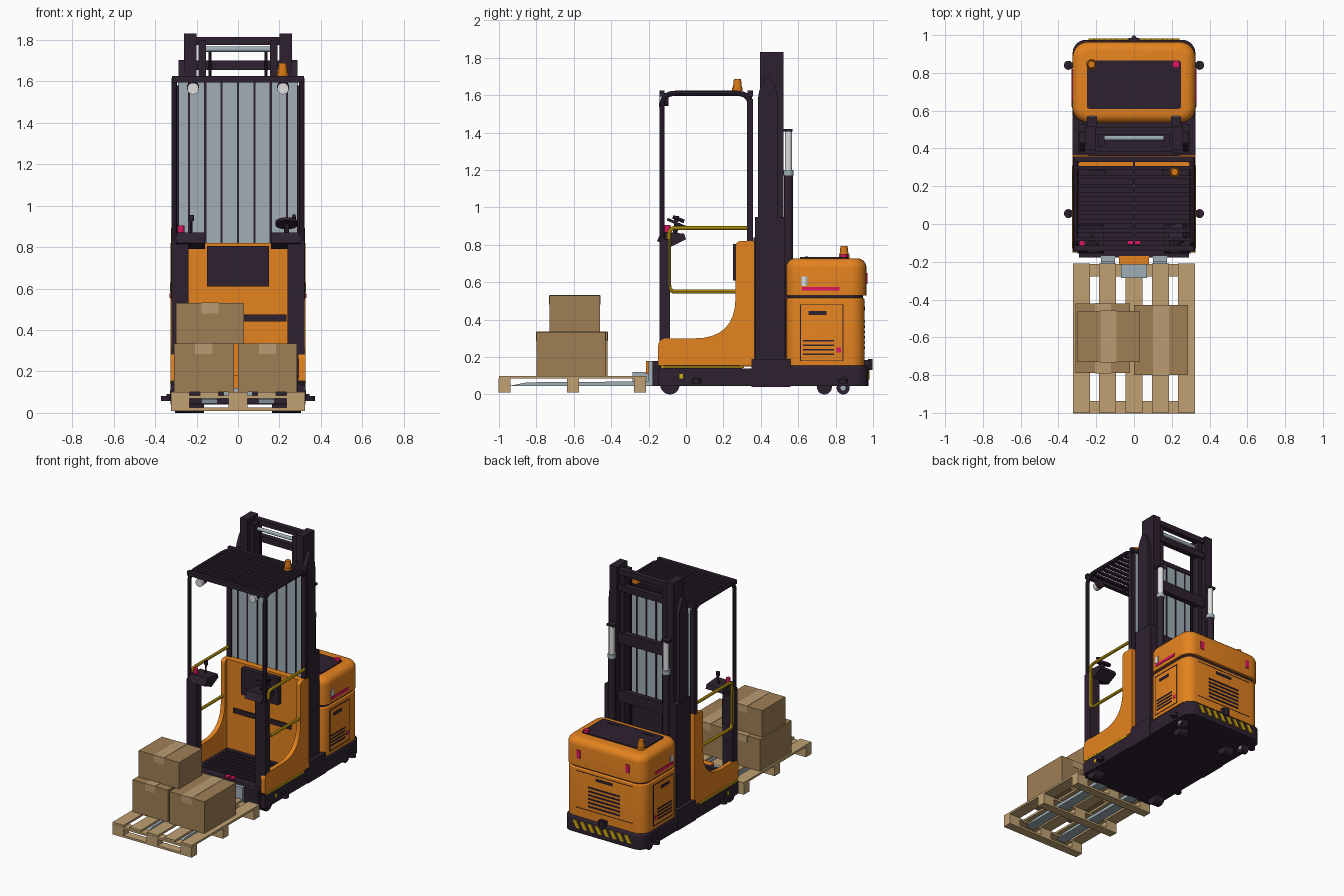
import bpy
import bmesh
import math
from mathutils import Vector

if "Cube" in bpy.data.objects:
    bpy.data.objects.remove(bpy.data.objects["Cube"], do_unlink=True)

SIDES = (("left", 1), ("right", -1))
created = []


def make_material(name, red, green, blue):
    color = [(channel / 255) ** 2.2 for channel in (red, green, blue)] + [1]
    material = bpy.data.materials.new(name)
    material.use_nodes = True
    material.diffuse_color = color
    material.node_tree.nodes["Principled BSDF"].inputs["Base Color"].default_value = color
    return material


ORANGE = make_material("orange paint", 228, 130, 36)
DARK = make_material("charcoal metal", 49, 38, 51)
STEEL = make_material("blue grey steel", 158, 173, 181)
CARD = make_material("cardboard", 158, 126, 86)
WOOD = make_material("pale wood", 190, 160, 114)
TAPE = make_material("packing tape", 184, 154, 112)
YELLOW = make_material("safety yellow", 212, 172, 22)
PINK = make_material("signal magenta", 220, 28, 98)
WHITE = make_material("off white", 222, 222, 222)
AMBER = make_material("amber lens", 218, 120, 28)


def add_object(name, mesh, material):
    mesh.materials.clear()
    mesh.materials.append(material)
    obj = bpy.data.objects.new(name, mesh)
    bpy.context.collection.objects.link(obj)
    created.append(obj)
    return obj


def finish(name, bm, material):
    bmesh.ops.recalc_face_normals(bm, faces=bm.faces)
    mesh = bpy.data.meshes.new(name)
    bm.to_mesh(mesh)
    bm.free()
    return add_object(name, mesh, material)


def box(name, xs, ys, zs, material, corner=0, top=0):
    """Block from ranges, with optional rounded upright corners and top rim."""
    bm = bmesh.new()
    bmesh.ops.create_cube(bm, size=1)
    for v in bm.verts:
        v.co = [sum(r) / 2 + c * abs(r[1] - r[0]) for r, c in zip((xs, ys, zs), v.co)]
    if corner:
        upright = [e for e in bm.edges if abs(e.verts[0].co.z - e.verts[1].co.z) > 1e-4]
        bmesh.ops.bevel(bm, geom=upright, offset=corner, segments=6, profile=0.5, affect='EDGES')
    if top:
        rim = [e for e in bm.edges if all(abs(v.co.z - max(zs)) < 1e-4 for v in e.verts)]
        bmesh.ops.bevel(bm, geom=rim, offset=top, segments=5, profile=0.5, affect='EDGES')
    return finish(name, bm, material)


def cylinder(name, center, radius, depth, axis, material, tip=None, sides=20):
    bm = bmesh.new()
    bmesh.ops.create_cone(bm, cap_ends=True, segments=sides, radius1=radius,
                          radius2=radius if tip is None else tip, depth=depth)
    turn = Vector((0, 0, 1)).rotation_difference(Vector(axis))
    for v in bm.verts:
        v.co = turn @ v.co + Vector(center)
    return finish(name, bm, material)


def rounded(points, radii, closed=False):
    """Replace each corner of a path by a short curve."""
    points = [Vector(p) for p in points]
    path = []
    for i, (p, r) in enumerate(zip(points, radii)):
        if r == 0 or (not closed and i in (0, len(points) - 1)):
            path.append(p)
            continue
        a = p + (points[i - 1] - p).normalized() * r
        b = p + (points[(i + 1) % len(points)] - p).normalized() * r
        path += [a.lerp(p, t / 8).lerp(p.lerp(b, t / 8), t / 8) for t in range(9)]
    return path


def prism(name, profile, axis, span, material):
    """Extrude a profile along x (profile in y, z) or along y (profile in x, z)."""
    bm = bmesh.new()
    place = (lambda p: (span[0], p[0], p[1])) if axis == "x" else (lambda p: (p[0], span[0], p[1]))
    face = bm.faces.new([bm.verts.new(place(p)) for p in profile])
    grown = bmesh.ops.extrude_face_region(bm, geom=[face])["geom"]
    shift = Vector((1, 0, 0) if axis == "x" else (0, 1, 0)) * (span[1] - span[0])
    bmesh.ops.translate(bm, vec=shift, verts=[g for g in grown if isinstance(g, bmesh.types.BMVert)])
    return finish(name, bm, material)


def tube(name, points, radius, material, bend=0.0):
    curve = bpy.data.curves.new(name, 'CURVE')
    curve.dimensions = '3D'
    curve.bevel_depth, curve.bevel_resolution, curve.use_fill_caps = radius, 2, True
    path = rounded(points, [bend] * len(points))
    spline = curve.splines.new('POLY')
    spline.points.add(len(path) - 1)
    for target, p in zip(spline.points, path):
        target.co = (*p, 1)
    helper = bpy.data.objects.new("tube_helper", curve)
    bpy.context.collection.objects.link(helper)
    depsgraph = bpy.context.evaluated_depsgraph_get()
    mesh = bpy.data.meshes.new_from_object(helper.evaluated_get(depsgraph))
    bpy.data.objects.remove(helper)
    return add_object(name, mesh, material)


# Pallet
for i in range(5):
    x = (i - 2) * 0.139
    box("pallet_deck_board", (x - .045, x + .045), (-1, -.21), (.085, .1), WOOD)
for y in (-.97, -.605, -.245):
    for label, zs in (("upper", (.07, .085)), ("lower", (.01, .025))):
        box(f"pallet_{label}_board", (-.323, .323), (y - .032, y + .032), zs, WOOD)
    for x in (-.278, 0, .278):
        box("pallet_block", (x - .045, x + .045), (y - .032, y + .032), (.025, .07), WOOD)

# Cartons with tape over the top and down both ends
for label, xs, ys, zs in (("left", (0, .285), (-.8, -.43), (.1, .335)),
                          ("right", (-.31, -.02), (-.79, -.42), (.1, .335)),
                          ("upper", (-.3, .03), (-.73, -.46), (.335, .53))):
    box(f"{label}_carton", xs, ys, zs, CARD)
    x = sum(xs) / 2
    box(f"{label}_carton_tape", (x - .042, x + .042), ys, (zs[1], zs[1] + .002), TAPE)
    for y in ys:
        box(f"{label}_carton_tape_end", (x - .042, x + .042), (y - .002, y + .002), (zs[1] - .05, zs[1]), TAPE)

# Forks and carriage
for side, s in SIDES:
    prism(f"{side}_fork", [(-.95, .045), (-.17, .045), (-.17, .07), (-.85, .065)], "x", (s * .1, s * .175), STEEL)
    box(f"{side}_fork_heel", (s * .1, s * .175), (-.2, -.17), (.045, .18), STEEL)
box("carriage_block", (-.07, .07), (-.285, -.2), (.07, .12), STEEL)
box("carriage_cover", (-.08, .08), (-.215, -.17), (.11, .18), ORANGE)
box("front_bumper", (-.29, .29), (-.178, -.14), (.045, .18), DARK)

# Chassis, wheels and guide rollers
box("front_chassis", (-.325, .325), (-.15, .38), (.045, .14), DARK)
box("middle_chassis", (-.325, .325), (.35, .56), (.04, .19), DARK)
box("rear_chassis", (-.325, .325), (.5, .975), (.045, .155), DARK, corner=.07, top=.015)
for side, s in SIDES:
    cylinder(f"{side}_front_wheel", (s * .27, -.086, .052), .052, .07, (1, 0, 0), DARK)
    cylinder(f"{side}_drive_wheel", (s * .2, .74, .04), .04, .07, (1, 0, 0), DARK)
    cylinder(f"{side}_rear_caster", (s * .27, .84, .035), .035, .05, (1, 0, 0), DARK)
    cylinder(f"{side}_caster_hub", (s * .27, .84, .035), .014, .054, (1, 0, 0), STEEL)
    for y in (.055, .84):
        cylinder(f"{side}_guide_roller", (s * .347, y, .07), .024, .024, (0, 0, 1), DARK)
        box(f"{side}_roller_bracket", (s * .3, s * .345), (y - .015, y + .015), (.082, .092), DARK)
    box(f"{side}_sill_stripe", (s * .32, s * .328), (-.13, .31), (.141, .152), YELLOW)
    box(f"{side}_warning_label", (s * .325, s * .328), (-.035, -.015), (.085, .11), YELLOW)

# Rear hazard stripes and tow hitch
for i in range(8):
    x = (i - 3.5) * .06
    prism("hazard_stripe", [(x - .03, .08), (x, .08), (x + .03, .135), (x, .135)], "y", (.974, .982), YELLOW)
box("tow_hitch", (-.028, .028), (.94, .985), (.13, .185), DARK)
cylinder("tow_pin", (0, .985, .16), .013, .06, (0, 0, 1), DARK)

# Battery body and hood
box("rear_body", (-.322, .322), (.535, .955), (.155, .515), ORANGE, corner=.075, top=.01)
box("hood_seam", (-.312, .312), (.545, .945), (.51, .535), DARK, corner=.07)
box("hood", (-.326, .326), (.535, .965), (.53, .728), ORANGE, corner=.085, top=.05)
box("hood_top_panel", (-.25, .25), (.61, .865), (.725, .735), DARK, corner=.015)
for side, s in SIDES:
    box(f"{side}_hood_grip", (s * .1, s * .19), (.637, .652), (.735, .739), DARK)
    box(f"{side}_tail_light", (s * .185, s * .215), (.96, .97), (.59, .65), PINK)
    box(f"{side}_hood_stripe", (s * .32, s * .33), (.62, .82), (.555, .576), PINK)
    box(f"{side}_hood_plate", (s * .32, s * .329), (.62, .64), (.58, .63), WHITE)
    box(f"{side}_hood_plate_front", (s * .32, s * .329), (.615, .65), (.582, .63), STEEL)
    face = (s * .318, s * .325)
    for y in (.612, .84):
        box(f"{side}_door_upright_seam", face, (y - .002, y + .002), (.18, .48), DARK)
    for z in (.18, .48):
        box(f"{side}_door_level_seam", face, (.612, .84), (z - .002, z + .002), DARK)
    box(f"{side}_door_handle", face, (.655, .75), (.425, .447), DARK)
    for i in range(4):
        z = .215 + i * .024
        box(f"{side}_side_louver", face, (.625, .79), (z - .005, z + .005), DARK)
    box(f"{side}_door_lock", face, (.805, .828), (.225, .25), PINK)
for i in range(6):
    z = .25 + i * .028
    box("rear_louver", (-.13, .13), (.95, .958), (z - .006, z + .006), DARK)
box("rear_handle", (-.07, .07), (.95, .958), (.45, .47), DARK)
for z in (.22, .49):
    box("rear_door_seam", (-.23, .23), (.95, .957), (z - .002, z + .002), DARK)
cylinder("emergency_button", (.222, .845, .738), .02, .025, (0, 0, 1), PINK)


def beacon(label, x, y, z):
    cylinder(f"{label}_beacon_base", (x, y, z + .01), .028, .02, (0, 0, 1), AMBER)
    cylinder(f"{label}_beacon_lens", (x, y, z + .043), .024, .046, (0, 0, 1), AMBER, tip=.019)


beacon("hood", -.225, .845, .728)
beacon("roof", .215, .275, 1.622)

# Operator compartment
shell = rounded([(-.15, .155), (.365, .155), (.365, .82), (.265, .82), (.265, .3), (-.15, .3)],
                (0, 0, .01, .03, .22, .05), closed=True)
for side, s in SIDES:
    prism(f"{side}_side_shell", shell, "x", (s * .292, s * .325), ORANGE)
box("cabin_back_wall", (-.295, .295), (.29, .365), (.15, .82), ORANGE)
box("cabin_back_cover", (-.24, .24), (.36, .385), (.15, .84), DARK)
box("backrest_pad", (-.15, .15), (.25, .295), (.61, .805), DARK)
box("cabin_wall_strip", (-.235, .235), (.28, .295), (.44, .475), DARK)
box("cabin_floor", (-.295, .295), (-.15, .3), (.13, .165), DARK)
for i in range(8):
    y = -.05 + i * .042
    box("floor_ridge", (-.27, .27), (y - .008, y + .008), (.165, .172), DARK)
for side, s in SIDES:
    box(f"{side}_foot_sensor", (s * .006, s * .035), (-.108, -.07), (.165, .175), PINK)

# Guard frame, rails and consoles
for side, s in SIDES:
    tube(f"{side}_guard_frame", [(s * .308, -.128, .1), (s * .308, -.128, 1.61), (s * .308, .343, 1.61),
                                 (s * .308, .343, .8)], .014, DARK, bend=.07)
    box(f"{side}_front_post", (s * .238, s * .322), (-.142, -.085), (.17, .83), DARK)
    box(f"{side}_rear_post", (s * .285, s * .322), (.325, .358), (.8, 1.58), DARK)
    tube(f"{side}_grab_rail", [(s * .312, .33, .55), (s * .312, -.09, .55), (s * .312, -.09, .89),
                               (s * .312, .33, .89)], .011, YELLOW, bend=.035)
    prism(f"{side}_console", [(-.155, .82), (-.13, .87), (-.01, .86), (0, .83), (-.08, .79)],
          "x", (s * .16, s * .3), DARK)
    cylinder(f"{side}_head_lamp", (s * .217, -.13, 1.565), .028, .03, (0, 1, 0), WHITE)
    cylinder(f"{side}_head_lamp_shell", (s * .217, -.108, 1.572), .03, .03, (0, 1, 0), DARK)
    box(f"{side}_lamp_bracket", (s * .21, s * .224), (-.115, -.1), (1.57, 1.61), DARK)
tube("joystick", [(-.225, -.06, .86), (-.225, -.05, .935)], .006, DARK)
cylinder("joystick_knob", (-.225, -.05, .94), .013, .03, (0, 0, 1), DARK)
cylinder("stop_button", (-.275, -.1, .885), .016, .04, (0, 0, 1), PINK)
cylinder("steering_wheel", (.235, -.05, .915), .055, .015, (0, .45, 1), DARK)
tube("steering_grip", [(.27, -.07, .95), (.27, -.01, .925)], .01, DARK)
tube("steering_column", [(.235, -.06, .85), (.235, -.05, .915)], .012, DARK)

# Overhead guard
for y in (-.128, .343):
    box("roof_end_bar", (-.318, .318), (y - .014, y + .014), (1.594, 1.625), DARK)
for i in range(9):
    y = -.08 + i * .047
    box("roof_slat", (-.305, .305), (y - .011, y + .011), (1.602, 1.618), DARK)
box("roof_spine", (-.006, .006), (-.13, .345), (1.596, 1.612), DARK)

# Rear screen with upright dividers
box("rear_screen", (-.29, .29), (.338, .348), (.82, 1.6), STEEL)
for i in range(7):
    x = (i - 3) * .079
    box("screen_divider", (x - .005, x + .005), (.333, .353), (.82, 1.6), DARK)

# Mast
plate = rounded([(.385, .18), (.49, .18), (.49, 1.62), (.437, 1.72), (.385, 1.62)], (0, 0, .05, .04, .05), closed=True)
for side, s in SIDES:
    box(f"{side}_mast_channel", (s * .2, s * .26), (.395, .52), (.15, 1.83), DARK)
    prism(f"{side}_mast_side_plate", plate, "x", (s * .26, s * .288), DARK)
    box(f"{side}_mast_foot", (s * .2, s * .295), (.37, .53), (.15, .95), DARK)
    box(f"{side}_inner_rail", (s * .155, s * .19), (.41, .5), (.18, 1.8), DARK)
    tube(f"{side}_chain", [(s * .135, .455, .2), (s * .135, .455, 1.76)], .008, DARK)
    cylinder(f"{side}_lift_barrel", (s * .222, .548, .67), .024, 1.0, (0, 0, 1), DARK)
    cylinder(f"{side}_lift_collar", (s * .222, .548, 1.185), .028, .03, (0, 0, 1), STEEL)
    cylinder(f"{side}_lift_rod", (s * .222, .548, 1.3), .02, .21, (0, 0, 1), WHITE)
    box(f"{side}_lift_cap", (s * .195, s * .25), (.515, .57), (1.405, 1.42), DARK)
for zs in ((1.775, 1.815), (1.655, 1.7), (1.27, 1.35), (.84, .92), (.4, .52)):
    box("mast_crossbar", (-.21, .21), (.47, .51), zs, DARK)
cylinder("chain_roller_bar", (0, .455, 1.755), .013, .32, (1, 0, 0), STEEL)

# Smooth the rounded parts while keeping hard edges
bpy.ops.object.select_all(action='DESELECT')
for obj in created:
    obj.select_set(True)
bpy.context.view_layer.objects.active = created[0]
bpy.ops.object.shade_smooth_by_angle(angle=math.radians(35))
